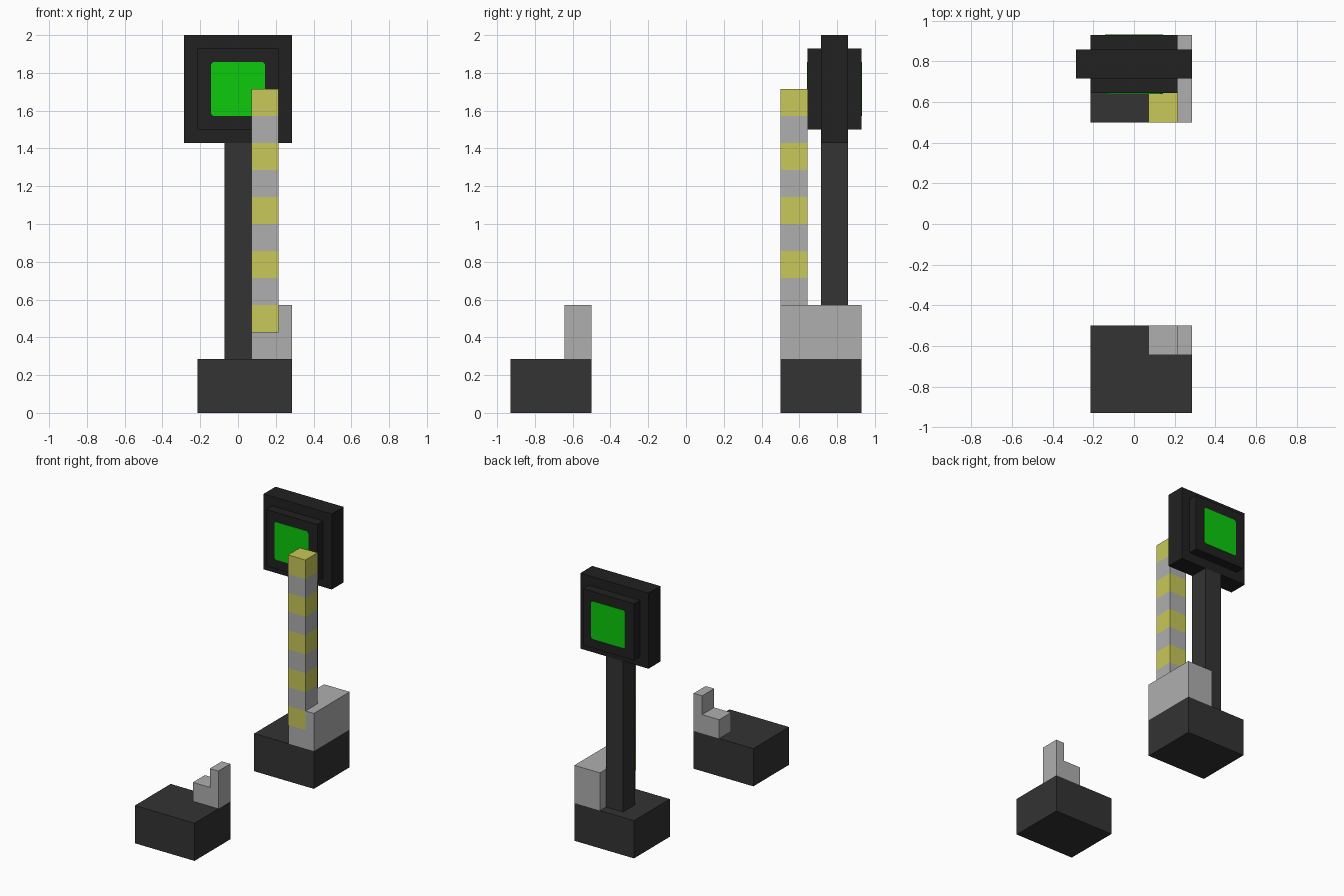
import bpy, bmesh

if "Cube" in bpy.data.objects:
    bpy.data.objects.remove(bpy.data.objects["Cube"])

U = 1 / 14  # grid step the whole model follows


def material(name, r, g, b):
    m = bpy.data.materials.new(name)
    m.diffuse_color = (r, g, b, 1)
    m.use_nodes = True
    m.node_tree.nodes["Principled BSDF"].inputs["Base Color"].default_value = m.diffuse_color
    return m


CHARCOAL = material("charcoal", 0.033, 0.033, 0.033)
BLACK = material("near black", 0.0152, 0.0152, 0.0152)
GREEN = material("signal green", 0.004, 0.59, 0.004)
GREY = material("light grey", 0.43, 0.43, 0.43)
YELLOW = material("pale yellow", 0.58, 0.58, 0.10)


def finish(name, bm, mats):
    mesh = bpy.data.meshes.new(name)
    bm.to_mesh(mesh)
    bm.free()
    for m in mats:
        mesh.materials.append(m)
    ob = bpy.data.objects.new(name, mesh)
    bpy.context.collection.objects.link(ob)
    return ob


def box_bmesh(lo, hi, grow=0.0):
    """Box between two corners given in grid steps."""
    bm = bmesh.new()
    bmesh.ops.create_cube(bm, size=1)
    for v in bm.verts:
        v.co = [(h * U + grow) if c > 0 else (l * U - grow)
                for c, l, h in zip(v.co, lo, hi)]
    return bm


def box(name, lo, hi, mat):
    return finish(name, box_bmesh(lo, hi), [mat])


# Bases on both sides of the road
box("front_base", (-3, -13, 0), (4, -7, 4), CHARCOAL)
box("back_base", (-3, 7, 0), (4, 13, 4), CHARCOAL)

# Catch for the lowered barrier on the front base
box("catch_step", (1, -9, 4), (3, -7, 6), GREY)
box("catch_post", (3, -9, 4), (4, -7, 8), GREY)

# Barrier housing and signal post on the back base
box("barrier_housing", (1, 7, 4), (4, 13, 8), GREY)
box("signal_post", (-1, 10, 4), (1, 12, 20), CHARCOAL)

# Signal head: wide plate with a thicker lamp box through it
box("signal_plate", (-4, 10, 20), (4, 12, 28), BLACK)
box("lamp_box", (-3, 9, 21), (3, 13, 27), BLACK)

# Green lamps on both faces, corners slightly clipped
for name, y in (("front_lamp", 9), ("back_lamp", 13)):
    bm = box_bmesh((-2, y - 0.05, 22), (2, y + 0.05, 26))
    corners = [e for e in bm.edges
               if abs(e.verts[0].co.y - e.verts[1].co.y) > 1e-4]
    bmesh.ops.bevel(bm, geom=corners, offset=0.012, segments=1, affect='EDGES')
    finish(name, bm, [GREEN])

# Raised barrier arm, cut into nine alternating stripes
bm = box_bmesh((1, 7, 6), (3, 9, 24), grow=0.001)
for z in range(8, 24, 2):
    bmesh.ops.bisect_plane(bm, geom=bm.verts[:] + bm.edges[:] + bm.faces[:],
                           plane_co=(0, 0, z * U), plane_no=(0, 0, 1))
for f in bm.faces:
    step = int((f.calc_center_median().z / U - 6) / 2)
    f.material_index = 1 if step % 2 and step < 9 else 0
finish("barrier_arm", bm, [YELLOW, GREY])
